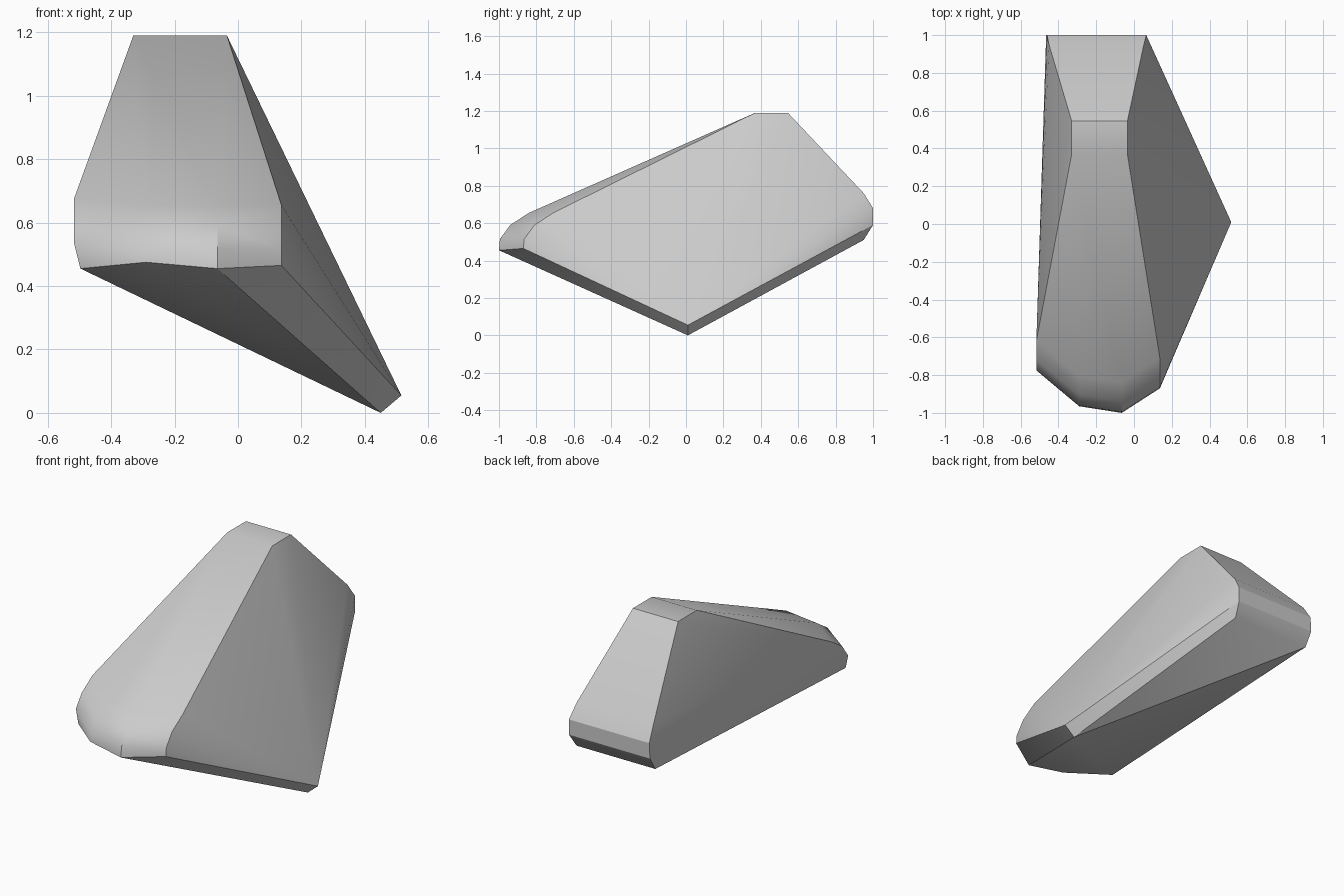
import bpy
import bmesh
import math

# Remove the default cube only
default_cube = bpy.data.objects.get("Cube")
if default_cube:
    bpy.data.objects.remove(default_cube, do_unlink=True)


def flat_material(name, colour):
    """One plain colour for viewport and render."""
    material = bpy.data.materials.new(name)
    material.use_nodes = True
    material.diffuse_color = colour
    shader = material.node_tree.nodes["Principled BSDF"]
    shader.inputs["Base Color"].default_value = colour
    return material


def sweep_columns(columns, profile):
    """Repeat a rounded nose profile (setback, height) on every column."""
    points = []
    for x, y, foot_shift, foot_height, rise in columns:
        points.append((x + foot_shift, y, foot_height))
        points += [(x, y + setback, height + rise) for setback, height in profile]
    return points


def sweep_across(profile):
    """Turn (left, right, y, z) rows into pairs of points."""
    return [(x, y, z) for left, right, y, z in profile for x in (left, right)]


def convex_block(name, points, material):
    """Wrap the points in a closed convex shell with merged flat faces."""
    mesh = bpy.data.meshes.new(name)
    bm = bmesh.new()
    for point in points:
        bm.verts.new(point)
    result = bmesh.ops.convex_hull(bm, input=bm.verts[:])
    inner = [v for v in bm.verts if not v.link_faces]
    bmesh.ops.delete(bm, geom=inner, context="VERTS")
    bmesh.ops.dissolve_limit(bm, angle_limit=math.radians(1),
                             verts=bm.verts[:], edges=bm.edges[:])
    bmesh.ops.recalc_face_normals(bm, faces=bm.faces[:])
    bm.to_mesh(mesh)
    bm.free()
    mesh.materials.append(material)
    block = bpy.data.objects.new(name, mesh)
    bpy.context.collection.objects.link(block)
    bpy.context.view_layer.objects.active = block
    block.select_set(True)
    bpy.ops.object.shade_smooth_by_angle(angle=math.radians(30))
    return block


# Rounded nose: four columns around the front
nose = sweep_columns(
    columns=[
        (-0.517, -0.78, 0.02, 0.455, 0.02),
        (-0.29, -0.965, 0, 0.475, 0),
        (-0.065, -1.0, 0, 0.455, 0),
        (0.137, -0.87, 0, 0.465, 0),
    ],
    profile=[(0.005, 0.515), (0.06, 0.59), (0.16, 0.655)],
)

# Narrow crest and rounded back edge
crest = sweep_across([(-0.33, -0.035, 0.37, 1.19), (-0.33, -0.035, 0.545, 1.19)])
back = sweep_across([
    (-0.45, 0.052, 0.95, 0.76),
    (-0.46, 0.065, 1.0, 0.68),
    (-0.465, 0.065, 1.0, 0.59),
    (-0.465, 0.05, 0.95, 0.51),
])

# Pointed foot with a short bevelled tip
foot = [(0.45, 0.01, 0), (0.515, 0.01, 0.055)]

stone = flat_material("light_grey", (0.6, 0.6, 0.6, 1))
convex_block("wedge_block", nose + crest + back + foot, stone)
